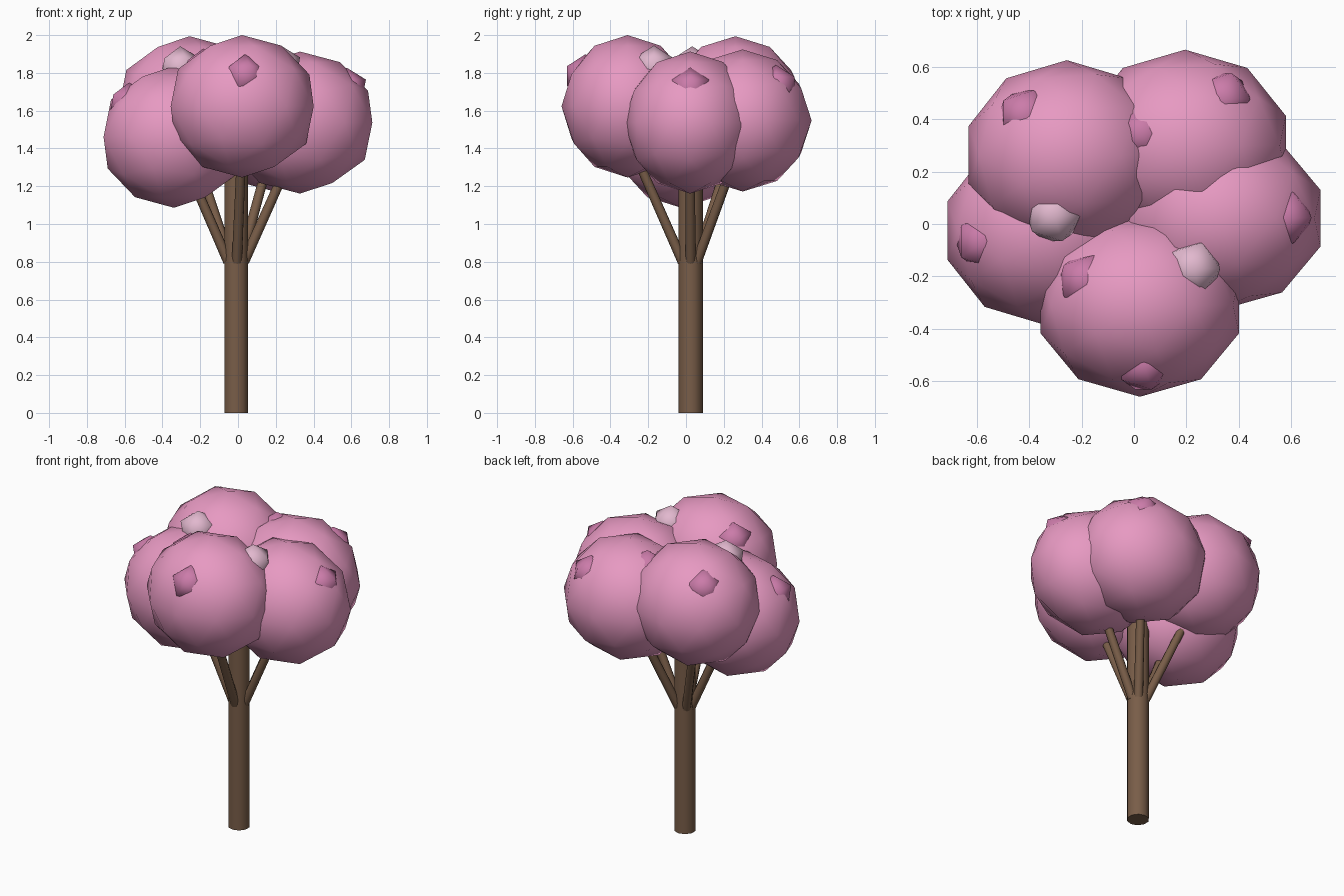
import bpy, math
from mathutils import Vector

if "Cube" in bpy.data.objects:
    bpy.data.objects.remove(bpy.data.objects["Cube"])


def material(name, rgb):
    m = bpy.data.materials.new(name)
    m.diffuse_color = (*rgb, 1)
    m.use_nodes = True
    m.node_tree.nodes["Principled BSDF"].inputs["Base Color"].default_value = m.diffuse_color
    return m


BARK = material("bark", (0.19, 0.11, 0.065))
PINK = material("pink", (0.80, 0.32, 0.54))
DARK = material("dark_pink", (0.60, 0.20, 0.40))
PALE = material("pale_pink", (0.76, 0.48, 0.62))


def finish(name, mat, smooth=True):
    ob = bpy.context.object
    ob.name = name
    ob.data.materials.append(mat)
    if smooth:
        bpy.ops.object.shade_smooth_by_angle(angle=math.radians(50))
    return ob


def rod(name, a, b, r1, r2, sides):
    a, b = Vector(a), Vector(b)
    d = b - a
    bpy.ops.mesh.primitive_cone_add(vertices=sides, radius1=r1, radius2=r2,
                                    depth=d.length, location=(a + b) / 2)
    if d.xy.length > 1e-4:
        bpy.context.object.rotation_euler = d.to_track_quat('Z', 'Y').to_euler()
    return finish(name, BARK)


def blob(name, loc, size, detail, mat):
    bpy.ops.mesh.primitive_ico_sphere_add(subdivisions=detail, radius=1, location=loc)
    bpy.context.object.scale = size
    bpy.ops.object.transform_apply(location=False, rotation=False, scale=True)
    bpy.ops.object.shade_smooth()
    return finish(name, mat, False)


# trunk
TX, TY = -0.01, 0.024
rod("trunk", (TX, TY, 0), (TX, TY, 1.4), 0.065, 0.065, 10)

# foliage puffs: centre, radii
PUFFS = {
    "front": ((0.022, -0.309, 1.623), (0.398, 0.350, 0.377)),
    "back_left": ((-0.256, 0.262, 1.617), (0.394, 0.363, 0.377)),
    "back_right": ((0.195, 0.300, 1.548), (0.404, 0.365, 0.376)),
    "right": ((0.328, 0.022, 1.537), (0.403, 0.350, 0.376)),
    "left": ((-0.339, -0.025, 1.461), (0.392, 0.360, 0.375)),
}
for side, (c, r) in PUFFS.items():
    blob("foliage_" + side, c, r, 2, PINK)
    # branch from the trunk into this puff
    out = Vector((c[0] - TX, c[1] - TY, 0)).normalized() * 0.042
    rod("branch_" + side, (TX + out.x, TY + out.y, 0.80), (c[0], c[1], 1.46),
        0.027, 0.024, 8)

# blossom clusters half sunk in the puffs: puff, point on its surface
BLOSSOMS = [
    ("back_left", (-0.455, 0.45, 1.86), DARK),
    ("back_right", (0.375, 0.52, 1.77), DARK),
    ("left", (-0.625, -0.075, 1.67), DARK),
    ("front", (-0.245, -0.19, 1.87), DARK),
    ("front", (0.04, -0.585, 1.82), DARK),
    ("right", (0.64, 0.024, 1.76), DARK),
    ("back_right", (-0.02, 0.36, 1.87), DARK),
    ("back_left", (-0.315, -0.01, 1.865), PALE),
    ("front", (0.255, -0.15, 1.86), PALE),
]
for i, (side, p, mat) in enumerate(BLOSSOMS):
    c, r = PUFFS[side]
    n = Vector([(p[k] - c[k]) / r[k] for k in range(3)]).normalized()
    depth = 0.85 if mat is PALE else 0.77
    loc = [c[k] + n[k] * r[k] * depth for k in range(3)]
    blob(f"blossom_{i + 1}", loc, (0.115,) * 3, 1, mat)
